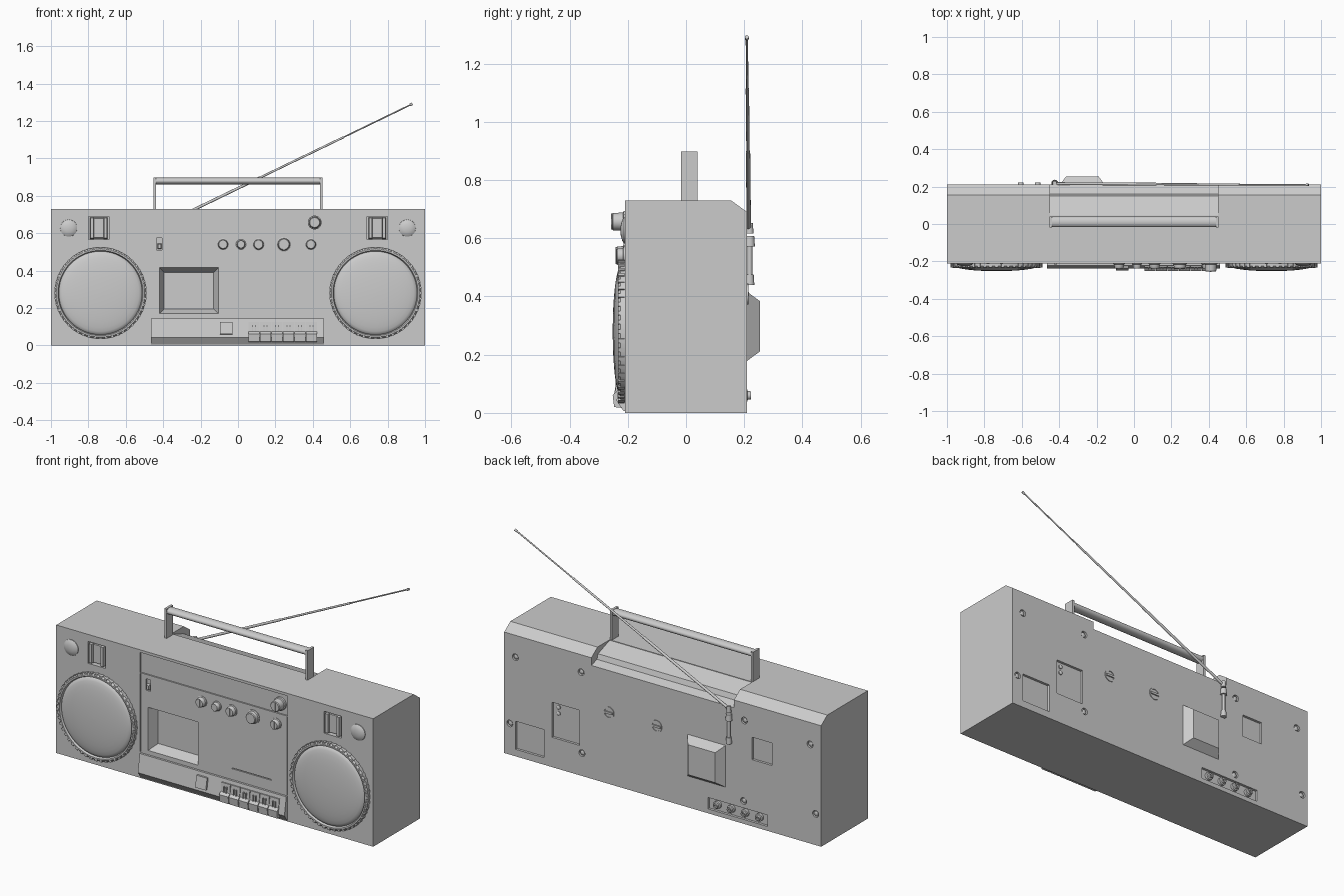
import bpy, bmesh, math
from mathutils import Vector, Matrix

if "Cube" in bpy.data.objects:
    bpy.data.objects.remove(bpy.data.objects["Cube"])

grey = bpy.data.materials.new("plain_grey")
grey.diffuse_color = (0.6, 0.6, 0.6, 1)
grey.use_nodes = True
grey.node_tree.nodes["Principled BSDF"].inputs["Base Color"].default_value = grey.diffuse_color


def finish(name, bm, smooth=True):
    bmesh.ops.recalc_face_normals(bm, faces=bm.faces)
    me = bpy.data.meshes.new(name)
    bm.to_mesh(me)
    bm.free()
    me.materials.append(grey)
    ob = bpy.data.objects.new(name, me)
    bpy.context.collection.objects.link(ob)
    bpy.ops.object.select_all(action='DESELECT')
    ob.select_set(True)
    bpy.context.view_layer.objects.active = ob
    if smooth:
        bpy.ops.object.shade_smooth_by_angle(angle=math.radians(35))
    return ob


def frustum(bm, x0, x1, z0, z1, ya, yb, inset=0.0):
    """Block from y=ya to y=yb whose far end shrinks by inset."""
    a = [bm.verts.new((x, ya, z)) for x, z in ((x0, z0), (x1, z0), (x1, z1), (x0, z1))]
    i = inset
    b = [bm.verts.new((x, yb, z)) for x, z in
         ((x0 + i, z0 + i), (x1 - i, z0 + i), (x1 - i, z1 - i), (x0 + i, z1 - i))]
    bm.faces.new(a)
    bm.faces.new(b[::-1])
    for k in range(4):
        j = (k + 1) % 4
        bm.faces.new((a[k], b[k], b[j], a[j]))


def prism(bm, profile, x0, x1):
    """Extrude a (y, z) outline along x."""
    a = [bm.verts.new((x0, y, z)) for y, z in profile]
    b = [bm.verts.new((x1, y, z)) for y, z in profile]
    bm.faces.new(a)
    bm.faces.new(b[::-1])
    n = len(a)
    for k in range(n):
        j = (k + 1) % n
        bm.faces.new((a[k], b[k], b[j], a[j]))


def lathe(bm, x, z, y0, side, profile, n=32):
    """Spin (radius, depth) about the y axis; side -1 points forward."""
    rings = []
    for r, d in profile:
        rings.append([bm.verts.new((x + r * math.cos(t * 2 * math.pi / n), y0 + side * d,
                                    z + r * math.sin(t * 2 * math.pi / n))) for t in range(n)])
    for p, q in zip(rings, rings[1:]):
        for k in range(n):
            j = (k + 1) % n
            bm.faces.new((p[k], p[j], q[j], q[k]))
    bm.faces.new(rings[0])
    bm.faces.new(rings[-1])


def rod(bm, p, q, r0, r1, n=12):
    p, q = Vector(p), Vector(q)
    m = Matrix.Translation((p + q) / 2) @ (q - p).to_track_quat('Z', 'Y').to_matrix().to_4x4()
    bmesh.ops.create_cone(bm, cap_ends=True, segments=n, radius1=r0, radius2=r1,
                          depth=(q - p).length, matrix=m)


F, B = -0.21, 0.21   # front and back faces of the case

# Case with sloped rear top edge
bm = bmesh.new()
prism(bm, [(F, 0), (F, .73), (.155, .73), (B, .69), (B, 0)], -1, 1)
case = finish("case", bm, False)

# Recess cutters, all in one mesh
bm = bmesh.new()
prism(bm, [(.045, .727), (.15, .69), (.16, .662), (.23, .64), (.23, .76), (.045, .76)], -.45, .45)
frustum(bm, -.47, .46, .60, .715, F - .02, F + .008)          # tuner window
frustum(bm, -.425, -.10, .165, .42, F - .01, F + .055, .03)   # cassette window
frustum(bm, -.435, -.405, .51, .575, F - .02, F + .012)       # switch slot
frustum(bm, .11, .36, .207, .212, F - .02, F + .006)          # trim line
for x in (-.47, .456):                                        # panel seams
    frustum(bm, x, x + .004, .15, .595, F - .02, F + .008)
for s in (-1, 1):
    a, b = sorted((s * .69, s * .80))
    frustum(bm, a, b, .565, .69, F - .02, F + .03)            # level slots
for x0, x1, z0, z1 in ((.75, .93, .04, .20), (.525, .70, .17, .37),
                       (-.69, -.563, .38, .508), (-.66, -.285, .025, .09)):
    frustum(bm, x0, x1, z0, z1, B + .02, B - .014)            # rear recesses
screws = [(s * x, z) for s in (-1, 1) for x, z in
          ((.93, .565), (.515, .59), (.965, .178), (.51, .13))]
for x, z in screws:
    lathe(bm, x, z, B + .02, -1, [(.019, 0), (.019, .032)], 20)
cutter = finish("case_cutter", bm, False)
cutter.hide_render = True
mod = case.modifiers.new("recesses", 'BOOLEAN')
mod.operation, mod.solver, mod.object = 'DIFFERENCE', 'EXACT', cutter
bpy.ops.object.select_all(action='DESELECT')
case.select_set(True)
bpy.context.view_layer.objects.active = case
bpy.ops.object.modifier_apply(modifier=mod.name)
bpy.data.objects.remove(cutter)

# Speakers: ridged rim and domed grille
for s, side in ((-1, "left"), (1, "right")):
    bm = bmesh.new()
    cx, cz = s * .735, .28
    dome = [(.222 * math.cos(t), .017 + .028 * math.sin(t)) for t in
            [i * math.pi / 16 for i in range(8)]] + [(.004, .045)]
    lathe(bm, cx, cz, F + .003, -1,
          [(.244, 0), (.244, .018), (.236, .027), (.228, .027), (.223, .015)] + dome, 72)
    for k in range(48):
        t = k * 2 * math.pi / 48
        m = (Matrix.Translation((cx + .241 * math.cos(t), F - .012, cz + .241 * math.sin(t)))
             @ Matrix.Rotation(-t, 4, 'Y') @ Matrix.Diagonal((.012, .022, .014, 1)))
        bmesh.ops.create_cube(bm, size=1, matrix=m)
    finish(side + "_speaker", bm)

    # Tweeter dome and level slot bars
    bm = bmesh.new()
    lathe(bm, s * .905, .627, F + .003, -1,
          [(.046, 0), (.045, .006), (.036, .012), (.02, .017), (.003, .018)], 32)
    finish(side + "_tweeter", bm)
    bm = bmesh.new()
    frustum(bm, s * .745 - .029, s * .745 + .029, .572, .683, F + .031, F + .008, .004)
    for dx in (-.036, .036):
        frustum(bm, s * .745 + dx - .011, s * .745 + dx + .011, .57, .685, F + .031, F - .005, .003)
    finish(side + "_level_slot", bm)

# Front knobs with grip bars
for i, (x, z, r, d) in enumerate(((-.08, .54, .031, .027), (.016, .54, .027, .027),
                                  (.11, .54, .032, .027), (.245, .54, .039, .03),
                                  (.39, .54, .031, .027), (.41, .657, .037, .045))):
    bm = bmesh.new()
    lathe(bm, x, z, F + .009, -1, [(r, 0), (r, .013), (r * .85, .016), (r * .8, d + .005),
                                   (r * .7, d + .009)], 28)
    frustum(bm, x - .005, x + .005, z - r * .75, z + r * .75, F - d + .008, F - d - .002)
    finish("knob_%d" % (i + 1), bm)

# Band switch
bm = bmesh.new()
frustum(bm, -.43, -.41, .515, .545, F + .013, F - .006, .003)
finish("band_switch", bm)

# Control shelf, push button and six keys
bm = bmesh.new()
prism(bm, [(F + .004, .145), (F - .012, .145), (-.239, .042), (-.214, .006), (F + .004, .006)],
      -.465, .46)
finish("control_shelf", bm)
bm = bmesh.new()
prism(bm, [(F, .125), (-.236, .125), (-.248, .06), (F, .058)], -.097, -.03)
finish("push_button", bm)
for i in range(6):
    x = .057 + i * .0615
    bm = bmesh.new()
    prism(bm, [(F, .125), (-.232, .125), (-.236, .075), (-.252, .062), (-.247, .02), (F, .016)],
          x, x + .057)
    for dx in (.018, .034):
        frustum(bm, x + dx, x + dx + .006, .073, .108, -.225, -.242, .001)
    finish("key_%d" % (i + 1), bm)

# Carry handle: thin arms and a rounded grip
bm = bmesh.new()
for x0, x1 in ((-.452, -.438), (.438, .452)):
    prism(bm, [(-.018, .69), (-.018, .898), (.04, .898), (.04, .69)], x0, x1)
finish("handle_arms", bm)
bm = bmesh.new()
prism(bm, [(.011 + .028 * math.cos(t), .879 + .018 * math.sin(t)) for t in
           [k * math.pi / 10 for k in range(20)]], -.44, .44)
finish("handle_grip", bm)

# Rear motor housing
bm = bmesh.new()
frustum(bm, -.40, -.153, .175, .42, B - .005, .255, .037)
finish("rear_housing", bm)

# Rear screws, large slotted screws, indicator studs, jacks
bm = bmesh.new()
for x, z in screws:
    lathe(bm, x, z, B - .013, 1, [(.014, 0), (.013, .008), (.007, .011)], 16)
finish("case_screws", bm)
bm = bmesh.new()
for x, z in ((.34, .407), (.038, .41)):
    lathe(bm, x, z, B - .003, 1, [(.034, 0), (.034, .007), (.026, .007), (.026, .003)], 28)
    frustum(bm, x - .026, x + .026, z - .006, z + .006, B - .003, B + .007)
finish("slotted_screws", bm)
bm = bmesh.new()
for z in (.31, .345):
    lathe(bm, .665, z, B - .016, 1, [(.012, 0), (.012, .008), (.006, .012)], 16)
finish("rear_studs", bm)
bm = bmesh.new()
for x in (-.34, -.427, -.515, -.605):
    lathe(bm, x, .06, B - .016, 1, [(.022, 0), (.022, .016), (.015, .018), (.014, .029),
                                    (.007, .029), (.007, .02)], 20)
finish("jacks", bm)

# Telescopic antenna on a rear pivot
bm = bmesh.new()
px, py = -.424, .219
rod(bm, (px, py, .455), (px, py, .60), .009, .009)
for z, r in ((.458, .016), (.59, .018), (.635, .013)):
    rod(bm, (px, py, z - .018), (px, py, z + .018), r, r * .85, 16)
finish("antenna_base", bm)
bm = bmesh.new()
start, end = Vector((px, .216, .635)), Vector((.93, .209, 1.29))
for a, b, r in ((0, .4, .0075), (.4, .73, .0058), (.73, 1, .004), (.993, 1.002, .007)):
    rod(bm, start.lerp(end, a), start.lerp(end, b), r, r)
finish("antenna_rod", bm)
